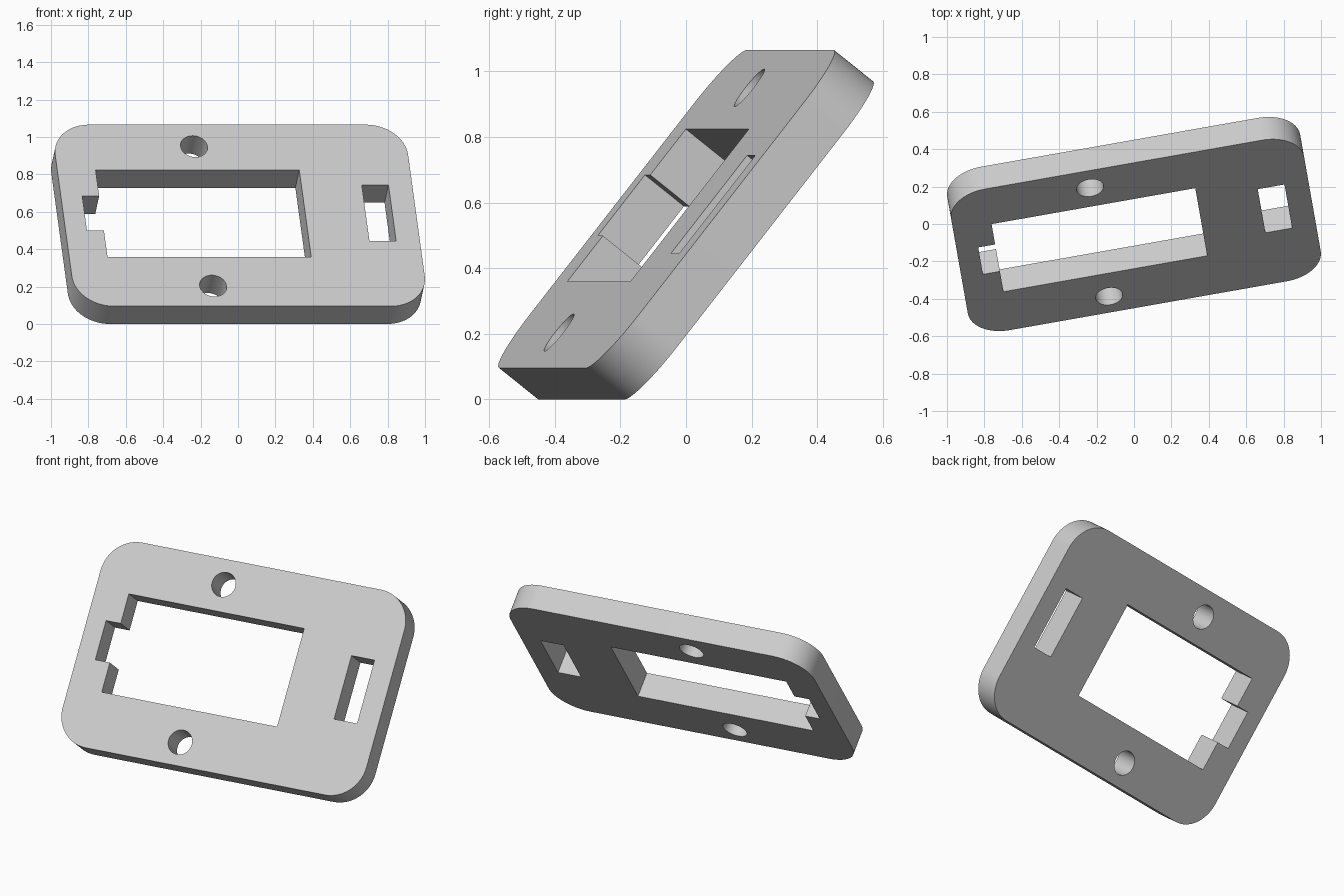
import bpy, bmesh, math
from mathutils import Matrix

cube = bpy.data.objects.get("Cube")
if cube:
    bpy.data.objects.remove(cube, do_unlink=True)

LENGTH, HEIGHT, THICK, RADIUS = 1.916, 1.236, 0.154, 0.205
YAW, TILT = math.radians(10), math.radians(51.7)


def arc(cx, cy, r, start, sweep, steps):
    return [(cx + r * math.cos(math.radians(start + sweep * i / steps)),
             cy + r * math.sin(math.radians(start + sweep * i / steps)))
            for i in range(steps + 1)]


def rect(x0, x1, y0, y1):
    return [(x0, y0), (x1, y0), (x1, y1), (x0, y1)]


# Outline with rounded corners
px, py = LENGTH / 2 - RADIUS, HEIGHT / 2 - RADIUS
outline = []
for i, (sx, sy) in enumerate([(1, 1), (-1, 1), (-1, -1), (1, -1)]):
    outline += arc(sx * px, sy * py, RADIUS, 90 * i, 90, 20)

# Main window with a side notch, narrow slot, two screw holes
window = [(-0.75, -0.282), (0.356, -0.282), (0.356, 0.31), (-0.75, 0.31),
          (-0.75, 0.132), (-0.842, 0.132), (-0.842, -0.104), (-0.75, -0.104)]
slot = rect(0.684, 0.829, -0.174, 0.208)
screw_holes = [arc(-0.198, y, 0.073, 0, 360, 40)[:-1] for y in (-0.48, 0.47)]

# Filled profile extruded to the plate thickness
curve = bpy.data.curves.new("plate_profile", 'CURVE')
curve.dimensions = '2D'
curve.fill_mode = 'BOTH'
curve.extrude = THICK / 2
for loop in [outline, window, slot] + screw_holes:
    spline = curve.splines.new('POLY')
    spline.points.add(len(loop) - 1)
    for point, (x, y) in zip(spline.points, loop):
        point.co = (x, y, 0, 1)
    spline.use_cyclic_u = True
profile = bpy.data.objects.new("plate_profile", curve)
bpy.context.collection.objects.link(profile)
bpy.context.view_layer.update()
mesh = bpy.data.meshes.new_from_object(
    profile.evaluated_get(bpy.context.evaluated_depsgraph_get()))
bpy.data.objects.remove(profile, do_unlink=True)
bpy.data.curves.remove(curve)

# Weld the caps to the walls
bm = bmesh.new()
bm.from_mesh(mesh)
bmesh.ops.remove_doubles(bm, verts=bm.verts, dist=0.0005)
bmesh.ops.recalc_face_normals(bm, faces=bm.faces)
bm.to_mesh(mesh)
bm.free()

plate = bpy.data.objects.new("mounting_plate", mesh)
bpy.context.collection.objects.link(plate)

# Lean the plate back and turn it slightly
rise = HEIGHT * math.sin(TILT) + THICK * math.cos(TILT)
plate.matrix_world = (Matrix.Translation((0, 0, rise / 2))
                      @ Matrix.Rotation(YAW, 4, 'Z')
                      @ Matrix.Rotation(TILT, 4, 'X'))

# Plain grey
grey = bpy.data.materials.new("light_grey")
grey.use_nodes = True
colour = (0.6, 0.6, 0.6, 1)
grey.diffuse_color = colour
grey.node_tree.nodes["Principled BSDF"].inputs["Base Color"].default_value = colour
mesh.materials.clear()
mesh.materials.append(grey)

bpy.ops.object.select_all(action='DESELECT')
plate.select_set(True)
bpy.context.view_layer.objects.active = plate
bpy.ops.object.shade_smooth_by_angle(angle=math.radians(30))
